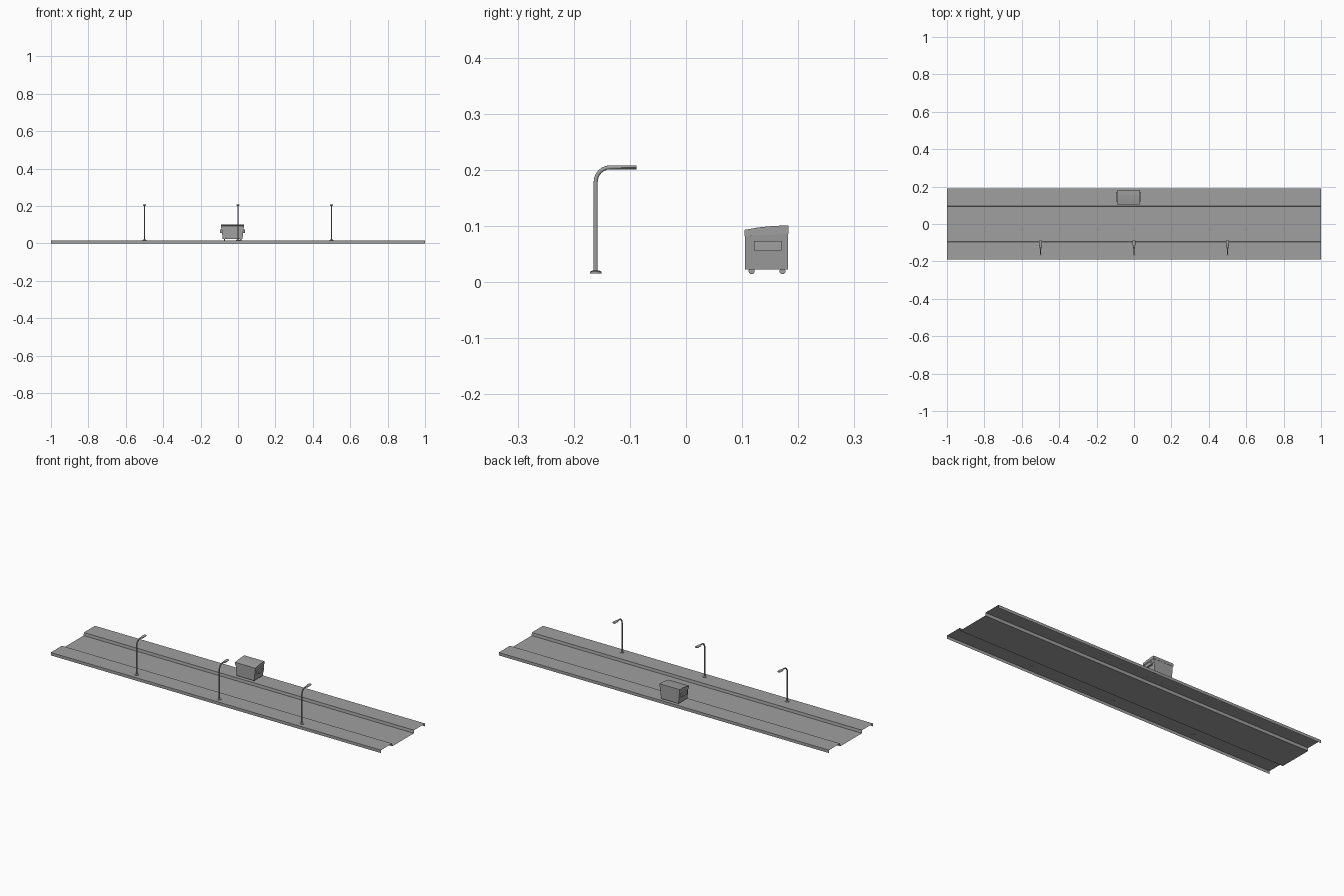
import bpy, bmesh, math
from mathutils import Vector, Matrix

if "Cube" in bpy.data.objects:
    bpy.data.objects.remove(bpy.data.objects["Cube"], do_unlink=True)

grey = bpy.data.materials.new("plain_grey")
grey.use_nodes = True
colour = (0.35, 0.35, 0.35, 1)
grey.diffuse_color = colour
grey.node_tree.nodes["Principled BSDF"].inputs["Base Color"].default_value = colour


def finish(bm, name, smooth=False, closed=True):
    if closed:
        bmesh.ops.recalc_face_normals(bm, faces=bm.faces)
    me = bpy.data.meshes.new(name)
    bm.to_mesh(me)
    bm.free()
    me.materials.append(grey)
    ob = bpy.data.objects.new(name, me)
    bpy.context.scene.collection.objects.link(ob)
    if smooth:
        bpy.ops.object.select_all(action='DESELECT')
        ob.select_set(True)
        bpy.context.view_layer.objects.active = ob
        bpy.ops.object.shade_smooth_by_angle(angle=math.radians(40))
    return ob


def sweep_x(name, profile, x0, x1, closed=True, lower_scale=1.0):
    """Extrude a (y, z) profile along x; closed profiles get end caps."""
    bm = bmesh.new()
    a = [bm.verts.new((x0, y, z)) for y, z in profile]
    b = [bm.verts.new((x1, y, z)) for y, z in profile]
    n = len(profile)
    for i in range(n if closed else n - 1):
        j = (i + 1) % n
        bm.faces.new((a[i], b[i], b[j], a[j]))
    if closed:
        bm.faces.new(a)
        bm.faces.new(b)
    # Draw the lower corners inwards for tapered bodies
    if lower_scale != 1.0:
        mid, low = (x0 + x1) / 2, min(z for y, z in profile)
        for v in bm.verts:
            if v.co.z < low + 0.001:
                v.co.x = mid + (v.co.x - mid) * lower_scale
    return finish(bm, name, closed=closed)


def box(name, centre, size):
    bm = bmesh.new()
    bmesh.ops.create_cube(bm, size=1)
    for v in bm.verts:
        v.co = Vector([c + p * s for c, p, s in zip(centre, v.co, size)])
    return finish(bm, name)


def loft(name, rings):
    """Join rings of points into a smooth capped tube."""
    bm = bmesh.new()
    loops = [[bm.verts.new(p) for p in ring] for ring in rings]
    for a, b in zip(loops, loops[1:]):
        for i in range(len(a)):
            j = (i + 1) % len(a)
            bm.faces.new((a[i], a[j], b[j], b[i]))
    bm.faces.new(loops[0])
    bm.faces.new(loops[-1])
    return finish(bm, name, smooth=True)


# Street: raised pavements, kerbs and the lower roadway, open at both ends
EDGE, KERB, TOP = 0.191, 0.096, 0.016
half = [(KERB - 0.003, 0), (KERB - 0.001, TOP), (EDGE, TOP), (EDGE, 0)]
sweep_x("street", [(-y, z) for y, z in reversed(half)] + half, -1, 1, closed=False)


# Street lamps: round post bending into a wide flat head
def lamp(x):
    py, rad, bend, sides = -0.161, 0.0036, 0.026, 12
    arm_z = 0.2045
    path = [(py, TOP, 0, rad, rad), (py, arm_z - bend, 0, rad, rad)]
    for k in range(1, 7):
        t = math.pi / 2 * k / 6
        path.append((py + bend * (1 - math.cos(t)),
                     arm_z - bend * (1 - math.sin(t)), t, rad, rad))
    path += [(-0.122, arm_z, math.pi / 2, 0.005, rad),
             (-0.108, arm_z, math.pi / 2, 0.009, rad),
             (-0.092, arm_z, math.pi / 2, 0.009, rad),
             (-0.088, arm_z, math.pi / 2, 0.007, rad)]
    rings = []
    for y, z, t, wide, thick in path:
        ring = []
        for i in range(sides):
            a = math.tau * i / sides
            side, out = wide * math.cos(a), thick * math.sin(a)
            ring.append((x + side, y + out * math.cos(t), z - out * math.sin(t)))
        rings.append(ring)
    loft("lamp_post", rings)

    # Stepped foot
    foot = []
    for r, z in ((0.0105, TOP - 0.001), (0.0105, 0.0185), (0.006, 0.0205)):
        foot.append([(x + r * math.cos(math.tau * i / 16),
                      py + r * math.sin(math.tau * i / 16), z) for i in range(16)])
    loft("lamp_foot", foot)
    box("lamp_lens", (x, -0.105, 0.2015), (0.012, 0.030, 0.002))


for lx in (-0.5, 0, 0.5):
    lamp(lx)

# Waste container: tapered body, sloped lid, side pockets and castors
CX, HW = -0.029, 0.059
FRONT, BACK = 0.105, 0.182
sweep_x("container_body",
        [(FRONT, 0.022), (BACK, 0.022), (BACK, 0.086), (FRONT, 0.082)],
        CX - HW, CX + HW, lower_scale=0.9)
sweep_x("container_lid",
        [(FRONT - 0.001, 0.082), (BACK + 0.001, 0.086), (BACK + 0.001, 0.101),
         (0.155, 0.1), (0.13, 0.0975), (FRONT - 0.001, 0.093)],
        CX - HW - 0.002, CX + HW + 0.002)

for s in (-1, 1):
    box("side_pocket", (CX + s * (HW + 0.001), 0.1455, 0.0645), (0.012, 0.049, 0.017))
    for wy in (0.117, 0.172):
        bm = bmesh.new()
        place = Matrix.Translation((CX + s * 0.044, wy, 0.0195)) @ Matrix.Rotation(math.pi / 2, 4, 'Y')
        bmesh.ops.create_cone(bm, cap_ends=True, segments=16, radius1=0.0055,
                              radius2=0.0055, depth=0.006, matrix=place)
        finish(bm, "castor", smooth=True)
